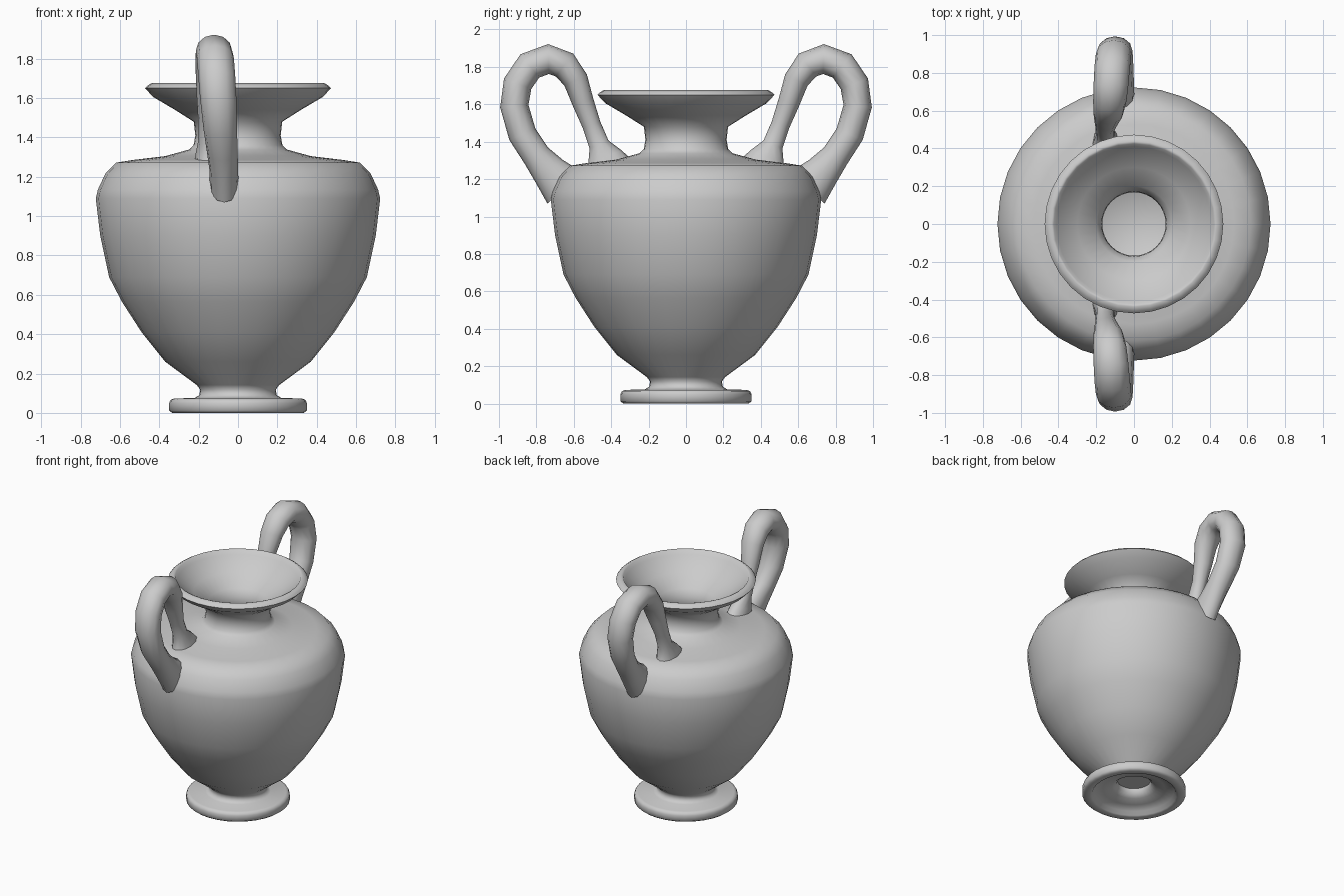
import bpy, bmesh
from math import sin, cos, pi
from mathutils import Vector


def finish(name, bm, angle):
    bmesh.ops.recalc_face_normals(bm, faces=bm.faces)
    me = bpy.data.meshes.new(name)
    bm.to_mesh(me)
    bm.free()
    ob = bpy.data.objects.new(name, me)
    bpy.context.collection.objects.link(ob)
    bpy.ops.object.select_all(action='DESELECT')
    ob.select_set(True)
    bpy.context.view_layer.objects.active = ob
    bpy.ops.object.shade_smooth_by_angle(angle=angle)
    return ob


def skin(bm, rings):
    """Bridge consecutive rings of points and cap both ends."""
    loops = [[bm.verts.new(p) for p in ring] for ring in rings]
    n = len(loops[0])
    for a, b in zip(loops, loops[1:]):
        for i in range(n):
            j = (i + 1) % n
            bm.faces.new((a[i], a[j], b[j], b[i]))
    bm.faces.new(loops[0])
    bm.faces.new(loops[-1])


# vase: one profile from the recess under the foot, up the outside, down the inside
profile = [
    (0.113, 0.115), (0.118, 0.085), (0.15, 0.06), (0.21, 0.045), (0.27, 0.03),
    (0.285, 0.005), (0.30, 0.0), (0.335, 0.0), (0.35, 0.012), (0.35, 0.05),
    (0.343, 0.066), (0.325, 0.073), (0.22, 0.076), (0.197, 0.09), (0.192, 0.118),
    (0.21, 0.142), (0.37, 0.26), (0.49, 0.41), (0.59, 0.565), (0.655, 0.69),
    (0.70, 0.90), (0.723, 1.09), (0.712, 1.135), (0.675, 1.215), (0.62, 1.272),
    (0.53, 1.286), (0.37, 1.305), (0.25, 1.338), (0.226, 1.36), (0.217, 1.41),
    (0.225, 1.48), (0.32, 1.54), (0.43, 1.605), (0.473, 1.65), (0.462, 1.662),
    (0.438, 1.677), (0.425, 1.672), (0.41, 1.645), (0.30, 1.565), (0.20, 1.49),
    (0.172, 1.44), (0.168, 1.39), (0.19, 1.32), (0.36, 1.26), (0.58, 1.22),
    (0.66, 1.08), (0.60, 0.70), (0.44, 0.42), (0.32, 0.27), (0.18, 0.15),
]
SEG = 32
bm = bmesh.new()
skin(bm, [[(r * cos(2 * pi * i / SEG), r * sin(2 * pi * i / SEG), z)
           for i in range(SEG)] for r, z in profile])
finish("vase_body", bm, 1.0)

# handles: swept oval; each row is x, y, z, half width, half thickness
path = [
    (-0.15, 0.41, 1.24, 0.075, 0.15), (-0.15, 0.433, 1.32, 0.065, 0.095),
    (-0.152, 0.465, 1.385, 0.05, 0.055), (-0.153, 0.505, 1.49, 0.05, 0.05),
    (-0.145, 0.55, 1.61, 0.065, 0.058), (-0.135, 0.59, 1.73, 0.08, 0.067),
    (-0.128, 0.65, 1.81, 0.088, 0.077), (-0.122, 0.735, 1.842, 0.092, 0.08),
    (-0.115, 0.835, 1.805, 0.094, 0.08), (-0.108, 0.90, 1.71, 0.094, 0.078),
    (-0.10, 0.918, 1.59, 0.092, 0.076), (-0.09, 0.875, 1.44, 0.085, 0.076),
    (-0.08, 0.80, 1.325, 0.078, 0.076), (-0.073, 0.73, 1.24, 0.073, 0.095),
    (-0.07, 0.65, 1.155, 0.073, 0.125),
]
SIDES = 12
for name, s in (("front_handle", -1), ("back_handle", 1)):
    rings = []
    for k, (x, y, z, w, t) in enumerate(path):
        a, b = path[max(k - 1, 0)], path[min(k + 1, len(path) - 1)]
        n = Vector((0, -(b[2] - a[2]), b[1] - a[1])).normalized() * t
        ring = []
        for i in range(SIDES):
            u = 2 * pi * i / SIDES
            p = Vector((x + w * cos(u), y, z)) + n * sin(u)
            ring.append((p.x, s * p.y, p.z))
        rings.append(ring)
    bm = bmesh.new()
    skin(bm, rings)
    finish(name, bm, 1.0)
